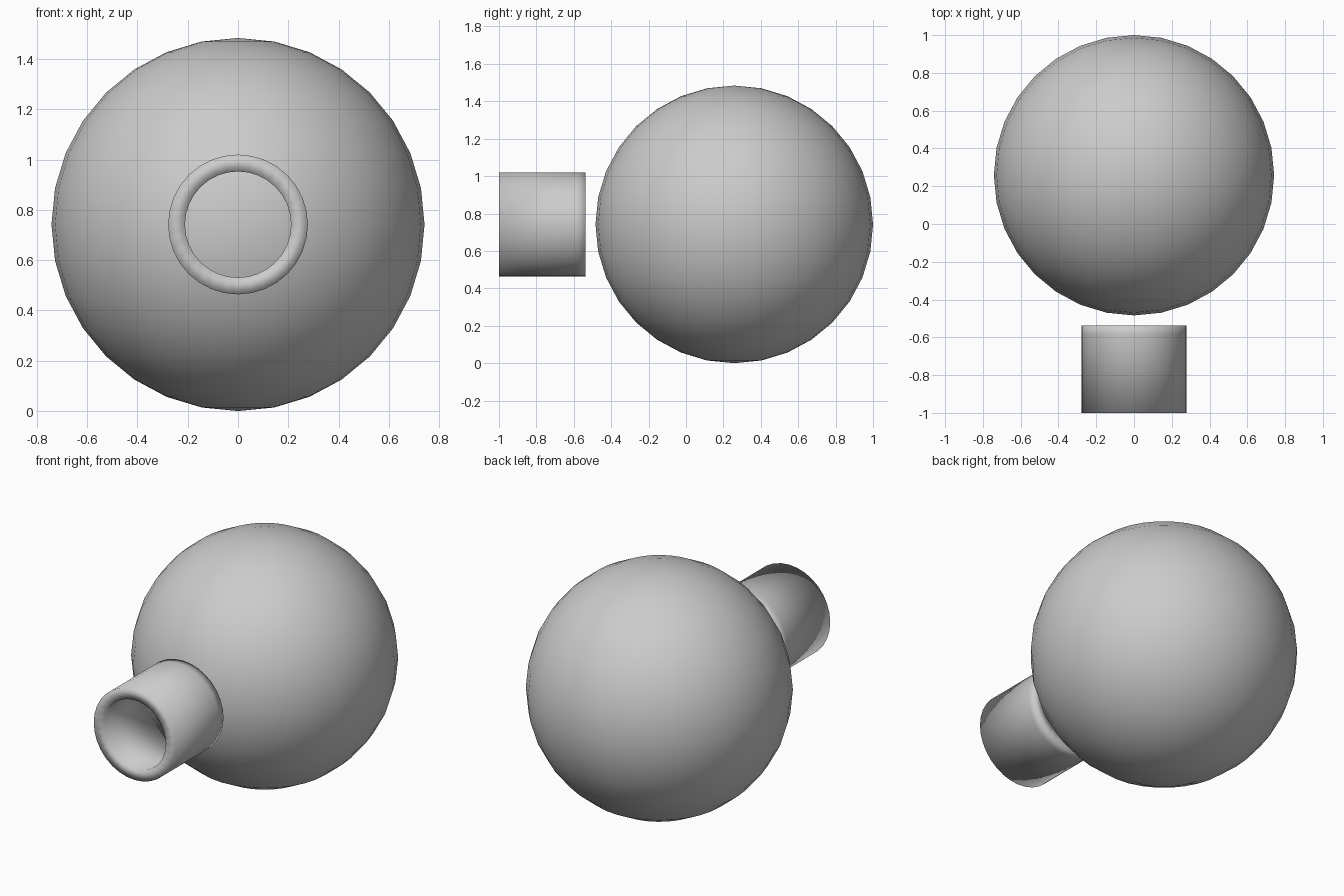
import bpy, bmesh, math

if "Cube" in bpy.data.objects:
    bpy.data.objects.remove(bpy.data.objects["Cube"])

# Large ball
bpy.ops.mesh.primitive_uv_sphere_add(segments=32, ring_count=16, radius=0.742,
                                     location=(0, 0.258, 0.742))
ball = bpy.context.object
ball.name = "ball"
bpy.ops.object.shade_smooth()


def tube(name, profile, sides, z):
    """Revolve a closed (radius, y) profile around the y axis."""
    bm = bmesh.new()
    rings = []
    for i in range(sides):
        a = 2 * math.pi * i / sides
        rings.append([bm.verts.new((r * math.cos(a), y, r * math.sin(a)))
                      for r, y in profile])
    n = len(profile)
    for i in range(sides):
        p, q = rings[i], rings[(i + 1) % sides]
        for j in range(n):
            k = (j + 1) % n
            bm.faces.new((p[j], p[k], q[k], q[j])).smooth = True
    bmesh.ops.recalc_face_normals(bm, faces=bm.faces)
    mesh = bpy.data.meshes.new(name)
    bm.to_mesh(mesh)
    bm.free()
    ob = bpy.data.objects.new(name, mesh)
    ob.location.z = z
    bpy.context.collection.objects.link(ob)
    return ob


# Open tube floating just in front of the ball
tube("front_tube", [(0.278, -1.0), (0.278, -0.583), (0.278, -0.537),
                    (0.211, -0.537), (0.211, -1.0)], 32, 0.742)
